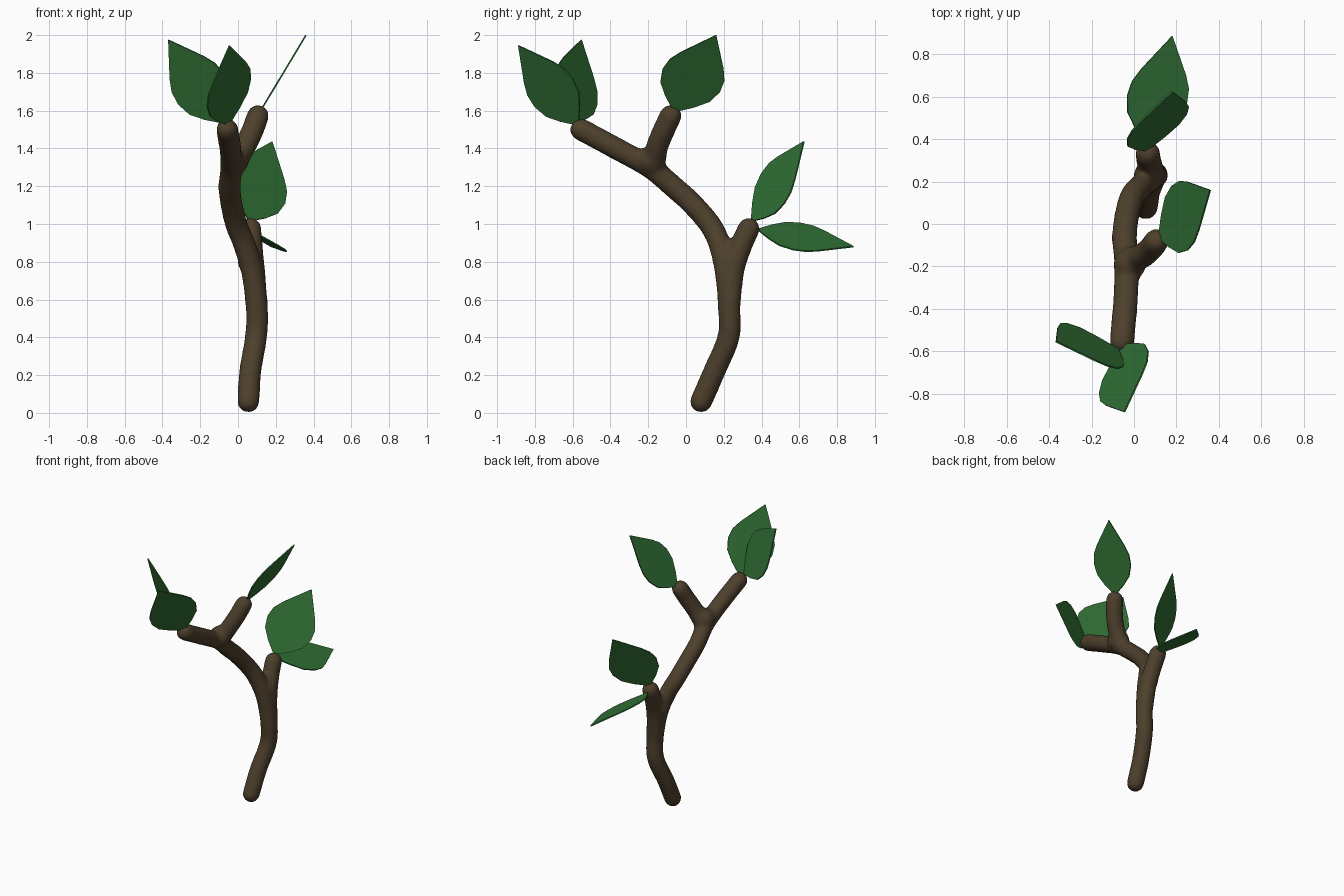
import bpy, bmesh
from mathutils import Vector, Matrix

if "Cube" in bpy.data.objects:
    bpy.data.objects.remove(bpy.data.objects["Cube"])


def material(name, rgb):
    m = bpy.data.materials.new(name)
    m.diffuse_color = (*rgb, 1)
    m.use_nodes = True
    m.node_tree.nodes["Principled BSDF"].inputs["Base Color"].default_value = m.diffuse_color
    return m


bark = material("bark", (0.075, 0.05, 0.025))
green = material("leaf_green", (0.03, 0.16, 0.035))


def add_object(name, bm, mat):
    me = bpy.data.meshes.new(name)
    bm.to_mesh(me)
    bm.free()
    me.materials.append(mat)
    ob = bpy.data.objects.new(name, me)
    bpy.context.collection.objects.link(ob)
    return ob


def spline(points, steps=14):
    """Catmull-Rom samples through the points."""
    p = [Vector(q) for q in points]
    p = [2 * p[0] - p[1]] + p + [2 * p[-1] - p[-2]]
    for a, b, c, d in zip(p, p[1:], p[2:], p[3:]):
        for i in range(steps):
            t = i / steps
            yield 0.5 * (2 * b + (c - a) * t + (2 * a - 5 * b + 4 * c - d) * t**2
                         + (3 * b - a - 3 * c + d) * t**3)
    yield p[-2]


# Branching stem: paths swept with balls, fused and smoothed
R = 0.06
trunk = [(.055, .08, .06), (.065, .15, .22), (.095, .225, .4), (.1, .228, .55),
         (.075, .21, .75), (.03, .175, .9), (-.01, .125, 1.0), (-.035, .03, 1.11),
         (-.045, -.07, 1.2), (-.035, -.19, 1.3), (-.04, -.36, 1.395), (-.057, -.555, 1.5)]
side_branch = [(.1, .228, .55), (.085, .25, .75), (.072, .29, .88), (.065, .332, .975)]
upper_branch = [(-.035, -.17, 1.29), (.03, -.155, 1.4), (.075, -.12, 1.49), (.105, -.082, 1.572)]

bm = bmesh.new()
for path in (trunk, side_branch, upper_branch):
    for p in spline(path):
        bmesh.ops.create_icosphere(bm, subdivisions=3, radius=R, matrix=Matrix.Translation(p))
for p, r in (((-.02, -.19, 1.335), .078), ((.065, .23, .8), .068)):  # swollen forks
    bmesh.ops.create_icosphere(bm, subdivisions=3, radius=r, matrix=Matrix.Translation(p))
stem = add_object("branching_stem", bm, bark)
rm = stem.modifiers.new("fuse", 'REMESH')
rm.mode = 'VOXEL'
rm.voxel_size = 0.013
rm.use_smooth_shade = True
sm = stem.modifiers.new("soften", 'SMOOTH')
sm.factor = 0.5
sm.iterations = 12

# Leaves: flat pointed blades, (base, tip, width vector)
OUTLINE = [(.0, .06), (.12, .5), (.25, .86), (.4, 1), (.54, .95), (.66, .75), (.81, .42)]
leaves = {
    "leaf_upper": ((.12, -.06, 1.6), (.36, .16, 2.0), (-.073, .304, -.12)),
    "leaf_side_top": ((.06, .35, 1.02), (.18, .625, 1.437), (.28, .12, -.16)),
    "leaf_side_low": ((.06, .385, .97), (.18, .887, .88), (.28, -.04, -.14)),
    "leaf_end_front": ((-.05, -.575, 1.53), (-.045, -.887, 1.945), (.23, .2, .15)),
    "leaf_end_left": ((-.08, -.59, 1.54), (-.368, -.555, 1.975), (.24, -.21, .16)),
}
for name, (base, tip, width) in leaves.items():
    base, tip, width = Vector(base), Vector(tip), Vector(width)
    bm = bmesh.new()
    left, right = ([bm.verts.new(base.lerp(tip, t) + s * h * width / 2) for t, h in OUTLINE]
                   for s in (-1, 1))
    end = bm.verts.new(tip)
    for i in range(len(OUTLINE) - 1):
        bm.faces.new((left[i], right[i], right[i + 1], left[i + 1]))
    bm.faces.new((left[-1], right[-1], end))
    ob = add_object(name, bm, green)
    so = ob.modifiers.new("thickness", 'SOLIDIFY')
    so.thickness = 0.008
    so.offset = 0
